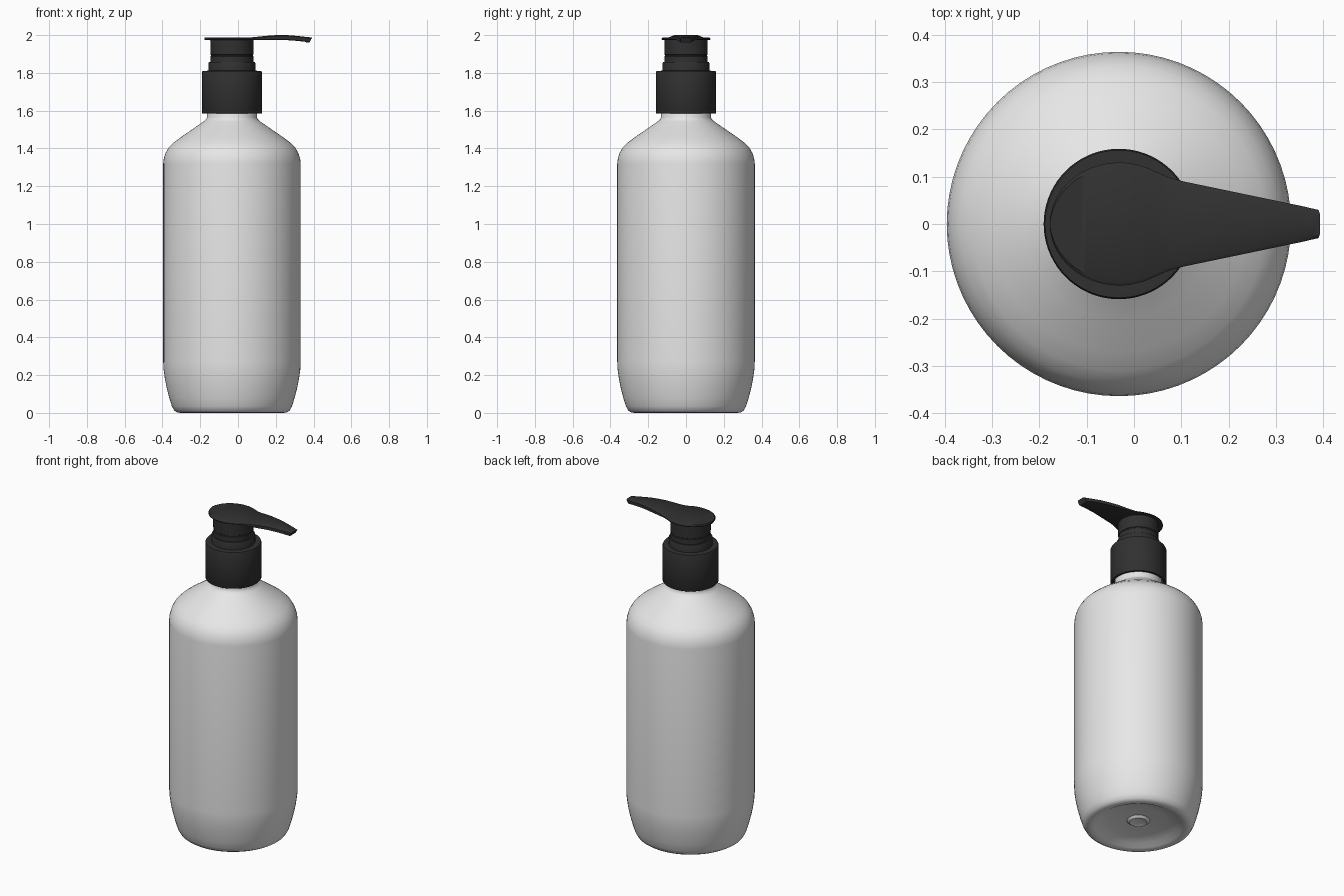
import bpy, bmesh, math
from mathutils import Vector

if "Cube" in bpy.data.objects:
    bpy.data.objects.remove(bpy.data.objects["Cube"])

AXIS_X = -0.032  # bottle axis, offset because the spout overhangs one side


def material(name, value, rough):
    mat = bpy.data.materials.new(name)
    mat.use_nodes = True
    col = (value, value, value, 1)
    mat.diffuse_color = col
    bsdf = mat.node_tree.nodes["Principled BSDF"]
    bsdf.inputs["Base Color"].default_value = col
    bsdf.inputs["Roughness"].default_value = rough
    return mat


white = material("white plastic", 0.8, 0.4)
black = material("black plastic", 0.03, 0.5)


def finish(name, bm, mat, angle=35):
    bmesh.ops.recalc_face_normals(bm, faces=bm.faces)
    mesh = bpy.data.meshes.new(name)
    bm.to_mesh(mesh)
    bm.free()
    mesh.materials.append(mat)
    obj = bpy.data.objects.new(name, mesh)
    bpy.context.collection.objects.link(obj)
    bpy.ops.object.select_all(action="DESELECT")
    obj.select_set(True)
    bpy.context.view_layer.objects.active = obj
    bpy.ops.object.shade_smooth_by_angle(angle=math.radians(angle))
    return obj


def lathe(name, profile, mat, closed=False, steps=72):
    """Revolve (radius, height) points around the bottle axis."""
    bm = bmesh.new()
    verts = [bm.verts.new((AXIS_X + r, 0, z)) for r, z in profile]
    pairs = list(zip(verts, verts[1:]))
    if closed:
        pairs.append((verts[-1], verts[0]))
    edges = [bm.edges.new(p) for p in pairs]
    bmesh.ops.spin(bm, geom=verts + edges, cent=(AXIS_X, 0, 0), axis=(0, 0, 1),
                   angle=math.tau, steps=steps, use_duplicate=False)
    bmesh.ops.remove_doubles(bm, verts=bm.verts, dist=0.0005)
    return finish(name, bm, mat)


# Bottle: dimpled hollow base, straight wall, rounded shoulder, neck
lathe("bottle", [
    (0, 0.035), (0.03, 0.035), (0.05, 0.028), (0.065, 0.04), (0.16, 0.035),
    (0.22, 0.022), (0.25, 0.006), (0.27, 0), (0.29, 0.002), (0.305, 0.012),
    (0.318, 0.035), (0.332, 0.08), (0.345, 0.13), (0.355, 0.18), (0.362, 0.23),
    (0.364, 0.27), (0.364, 1.32), (0.361, 1.345), (0.352, 1.375),
    (0.335, 1.405), (0.31, 1.43), (0.27, 1.46), (0.2, 1.508), (0.15, 1.543),
    (0.138, 1.553), (0.132, 1.565), (0.132, 1.7), (0, 1.7)], white)

# Screw collar: open underneath, around the neck
lathe("collar", [
    (0.145, 1.68), (0.145, 1.585), (0.157, 1.585), (0.159, 1.588),
    (0.159, 1.803), (0.156, 1.81), (0.12, 1.812), (0, 1.812), (0, 1.68)], black)

# Guide ring and plunger stem
lathe("guide_ring", [
    (0, 1.8), (0.124, 1.8), (0.124, 1.852), (0.121, 1.857), (0, 1.857)], black)
lathe("pump_stem", [
    (0, 1.85), (0.113, 1.85), (0.113, 1.888), (0.111, 1.89), (0.111, 1.895),
    (0.114, 1.897), (0.115, 1.978), (0, 1.978)], black)


def interpolate(points, x):
    for (x0, a), (x1, b) in zip(points, points[1:]):
        if x <= x1:
            t = max(0, (x - x0) / (x1 - x0))
            return a + (b - a) * t
    return points[-1][1]


# Pump head: round thumb pad that narrows into a spout
SIDE = [(-0.01, 0.129), (0.02, 0.122), (0.05, 0.109), (0.075, 0.098),
        (0.1, 0.091), (0.393, 0.03)]
TOP = [(-0.18, 1.987), (0.06, 1.987), (0.12, 1.993), (0.18, 1.999),
       (0.23, 2.0), (0.28, 1.999), (0.393, 1.987)]
BOTTOM = [(-0.18, 1.974), (0.25, 1.974), (0.32, 1.969), (0.393, 1.96)]
PAD_X, PAD_LEN = -0.03, 0.148


def half_width(x):
    if x < -0.01:
        u = (x - PAD_X) / PAD_LEN
        return 0.13 * math.sqrt(max(0.0, 1 - u * u))
    return interpolate(SIDE, x)


stations = [PAD_X - PAD_LEN * math.cos(math.pi / 2 * i / 16) for i in range(17)]
stations += [-0.01 + 0.403 * i / 24 for i in range(25)]
bm = bmesh.new()
rings = []
for x in stations:
    w = max(half_width(x), 0.002)
    top, low = interpolate(TOP, x), interpolate(BOTTOM, x)
    inset = min(0.008, w * 0.4)
    section = [(w - inset, top), (w, top - 0.005), (w, low + 0.003),
               (w - inset, low), (inset - w, low), (-w, low + 0.003),
               (-w, top - 0.005), (inset - w, top)]
    ring = []
    for y, z in section:
        slant = 0.016 * (top - z) / (top - low) if x > 0.37 else 0
        ring.append(bm.verts.new((x - slant, y, z)))
    rings.append(ring)
for a, b in zip(rings, rings[1:]):
    for i in range(len(a)):
        j = (i + 1) % len(a)
        bm.faces.new((a[i], a[j], b[j], b[i]))
bm.faces.new(rings[0])
bm.faces.new(rings[-1])
finish("pump_head", bm, black)
